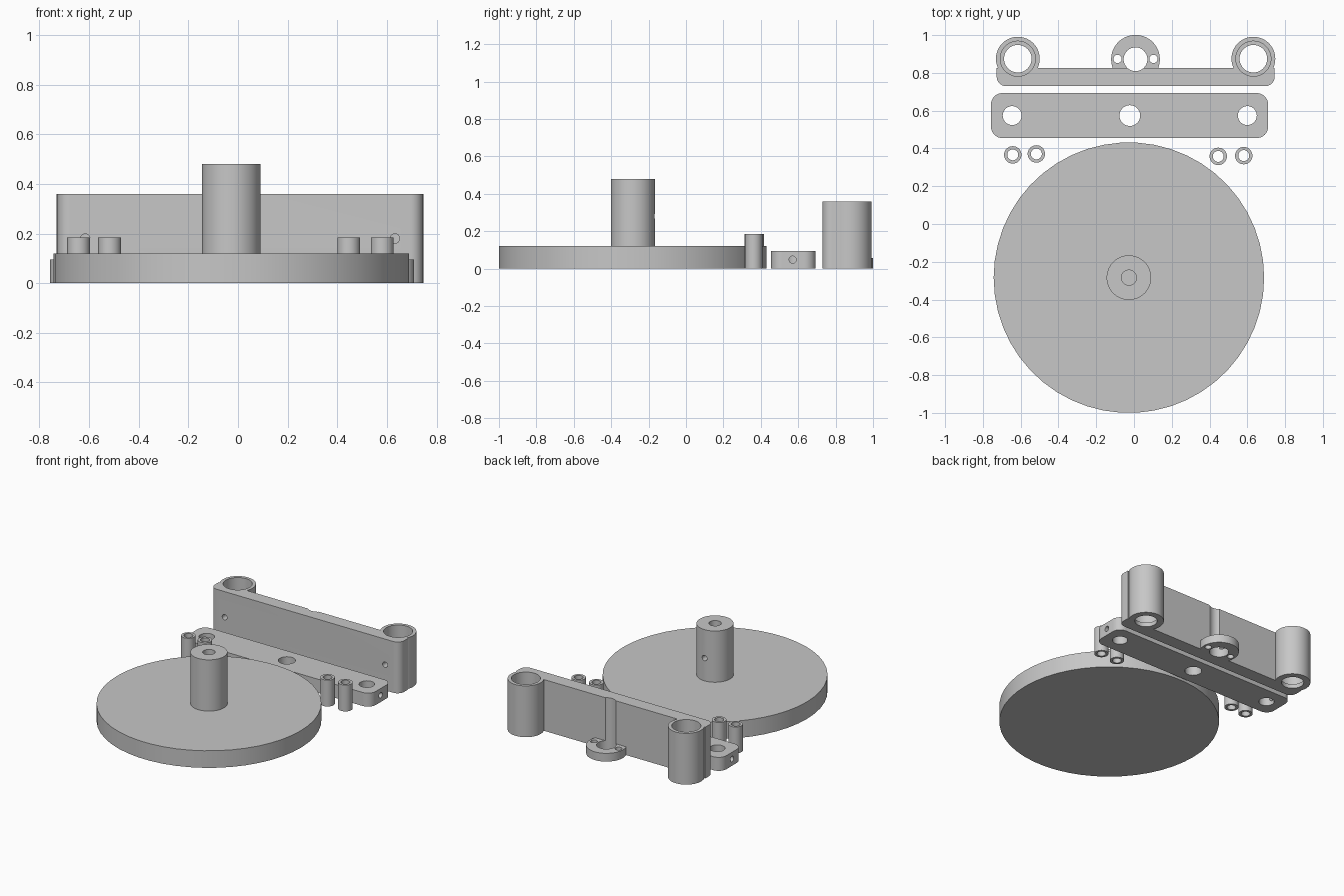
import bpy, bmesh, math
from mathutils import Matrix

if "Cube" in bpy.data.objects:
    bpy.data.objects.remove(bpy.data.objects["Cube"])

grey = bpy.data.materials.new("plain_grey")
grey.diffuse_color = (0.57, 0.57, 0.57, 1)
grey.use_nodes = True
grey.node_tree.nodes["Principled BSDF"].inputs["Base Color"].default_value = grey.diffuse_color


def finish(name, bm):
    me = bpy.data.meshes.new(name)
    bmesh.ops.recalc_face_normals(bm, faces=bm.faces)
    bm.to_mesh(me)
    bm.free()
    ob = bpy.data.objects.new(name, me)
    bpy.context.collection.objects.link(ob)
    me.materials.append(grey)
    return ob


def prism(name, pts, z0, z1):
    bm = bmesh.new()
    face = bm.faces.new([bm.verts.new((x, y, z0)) for x, y in pts])
    up = bmesh.ops.extrude_face_region(bm, geom=[face])["geom"]
    bmesh.ops.translate(bm, vec=(0, 0, z1 - z0),
                        verts=[v for v in up if isinstance(v, bmesh.types.BMVert)])
    return finish(name, bm)


def cyl(name, x, y, r, z0, z1, n=50):
    pts = [(x + r * math.cos(2 * math.pi * i / n), y + r * math.sin(2 * math.pi * i / n))
           for i in range(n)]
    return prism(name, pts, z0, z1)


def side_pin(axis, centre, r, length):
    """Horizontal cylinder used for drilling sideways holes."""
    bm = bmesh.new()
    bmesh.ops.create_cone(bm, cap_ends=True, segments=24, radius1=r, radius2=r, depth=length)
    rot = Matrix.Rotation(math.pi / 2, 4, 'Y' if axis == 'X' else 'X')
    bmesh.ops.transform(bm, matrix=Matrix.Translation(centre) @ rot, verts=bm.verts)
    return finish("side_drill", bm)


def rounded(name, x0, x1, y0, y1, r_front, r_back, z1):
    pts = []
    for cx, cy, r, a in ((x1 - r_back, y1 - r_back, r_back, 0),
                         (x0 + r_back, y1 - r_back, r_back, 90),
                         (x0 + r_front, y0 + r_front, r_front, 180),
                         (x1 - r_front, y0 + r_front, r_front, 270)):
        if r == 0:
            pts.append((cx, cy))
            continue
        for i in range(11):
            t = math.radians(a + 9 * i)
            pts.append((cx + r * math.cos(t), cy + r * math.sin(t)))
    return prism(name, pts, 0, z1)


def combine(ob, tool, op):
    mod = ob.modifiers.new(op, 'BOOLEAN')
    mod.operation, mod.solver, mod.object = op, 'EXACT', tool
    bpy.context.view_layer.objects.active = ob
    bpy.ops.object.modifier_apply(modifier=mod.name)
    bpy.data.objects.remove(tool)


def cut(ob, tool):
    combine(ob, tool, 'DIFFERENCE')


def drill(ob, x, y, r, z0=-0.1, z1=0.6):
    cut(ob, cyl("drill", x, y, r, z0, z1, 40))


# Turntable disc with its bored centre post and set screw hole
DX, DY = -0.027, -0.284
table = cyl("turntable", DX, DY, 0.716, 0, 0.12)
combine(table, cyl("post", DX, DY, 0.118, 0.08, 0.48), 'UNION')
drill(table, DX, DY, 0.04, 0.12)
cut(table, side_pin('Y', (DX, DY + 0.10, 0.28), 0.019, 0.16))

# Flat bar with three vertical holes and a screw hole in each end
bar = rounded("flat_bar", -0.757, 0.71, 0.455, 0.693, 0.06, 0.06, 0.095)
for x, r in ((-0.645, 0.05), (-0.022, 0.055), (0.60, 0.05)):
    drill(bar, x, 0.574, r)
for x in (-0.72, 0.675):
    cut(bar, side_pin('X', (x, 0.57, 0.048), 0.019, 0.16))

# Upright bracket: wall, two end sockets, guide ring at the foot
bracket = rounded("bracket", -0.727, 0.745, 0.73, 0.825, 0.05, 0, 0.36)
SOCKETS = (-0.615, 0.632)
for x in SOCKETS:
    combine(bracket, cyl("socket", x, 0.875, 0.116, 0, 0.36), 'UNION')
RX, RY = 0.008, 0.872
combine(bracket, cyl("ring", RX, RY, 0.129, 0, 0.058), 'UNION')
for x in SOCKETS:
    drill(bracket, x, 0.875, 0.073)
    drill(bracket, x, 0.875, 0.093, 0.03)
    cut(bracket, side_pin('Y', (x, 0.77, 0.18), 0.019, 0.14))
drill(bracket, RX, RY, 0.063)
for dx in (-0.095, 0.095):
    drill(bracket, RX + dx, RY + 0.002, 0.022)

# Four loose spacer tubes
for x, y in ((-0.642, 0.366), (-0.517, 0.371), (0.446, 0.358), (0.581, 0.362)):
    tube = cyl("spacer_tube", x, y, 0.046, 0, 0.185, 40)
    drill(tube, x, y, 0.029)

# Smooth round walls, crisp edges
bpy.ops.object.select_all(action='SELECT')
bpy.ops.object.shade_smooth_by_angle(angle=math.radians(30))
